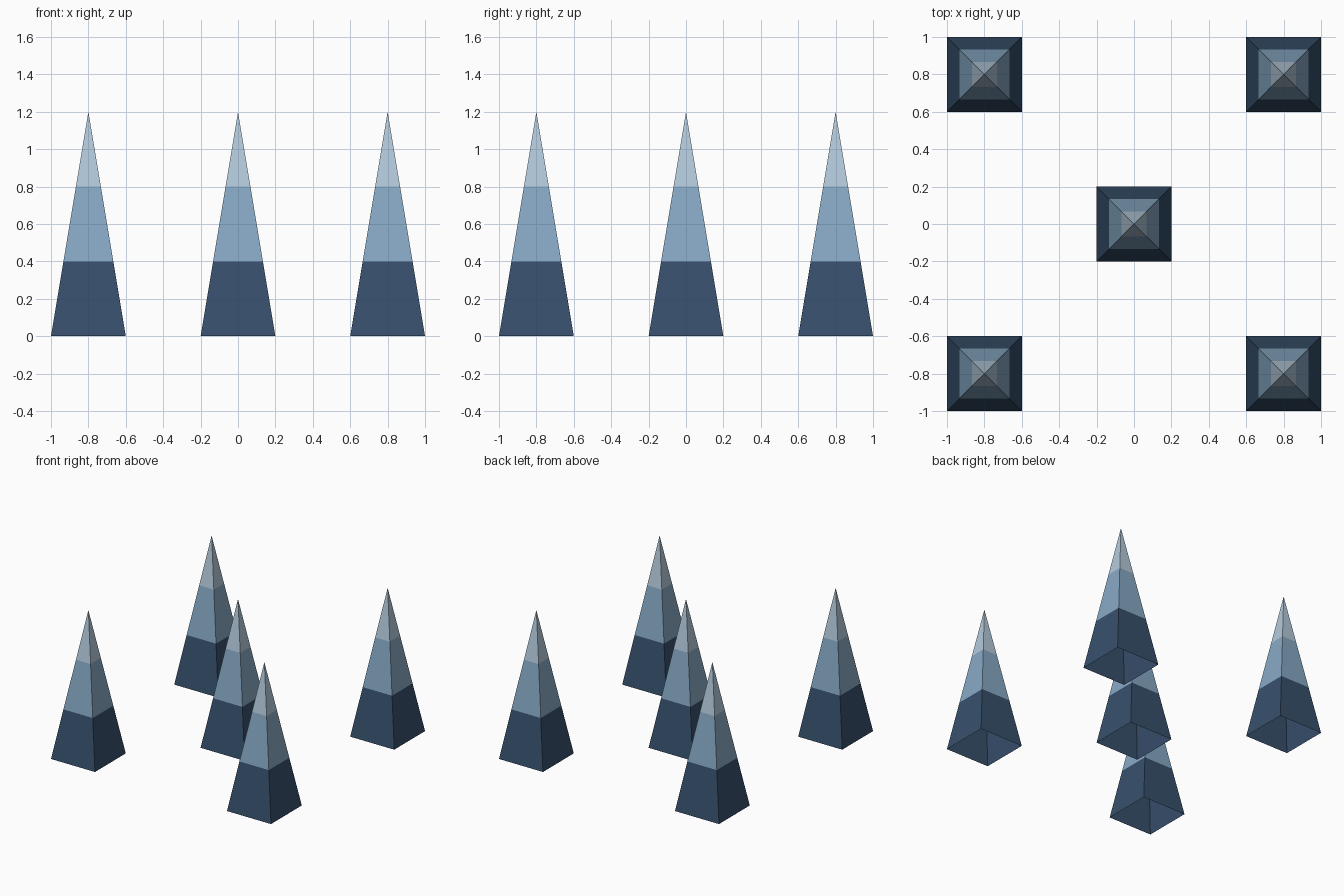
import bpy, bmesh, math
from mathutils import Matrix

if "Cube" in bpy.data.objects:
    bpy.data.objects.remove(bpy.data.objects["Cube"])

HALF, HEIGHT = 0.2, 1.2
BANDS = (0.4, 0.8)


def material(name, rgb):
    m = bpy.data.materials.new(name)
    m.diffuse_color = (*rgb, 1.0)
    m.use_nodes = True
    m.node_tree.nodes["Principled BSDF"].inputs["Base Color"].default_value = m.diffuse_color
    return m


materials = [
    material("dark navy", (0.038, 0.080, 0.150)),
    material("steel blue", (0.242, 0.397, 0.558)),
    material("pale blue", (0.456, 0.591, 0.708)),
]

# One spire: four-sided cone, open underneath, cut into three colour bands
bm = bmesh.new()
bmesh.ops.create_cone(
    bm, cap_ends=False, segments=4, radius1=HALF * math.sqrt(2), radius2=0.0,
    depth=HEIGHT,
    matrix=Matrix.Translation((0, 0, HEIGHT / 2)) @ Matrix.Rotation(math.pi / 4, 4, 'Z'))
bmesh.ops.remove_doubles(bm, verts=bm.verts[:], dist=1e-5)
for z in BANDS:
    bmesh.ops.bisect_plane(bm, geom=bm.verts[:] + bm.edges[:] + bm.faces[:],
                           plane_co=(0, 0, z), plane_no=(0, 0, 1))
for f in bm.faces:
    centre = f.calc_center_median()
    f.material_index = sum(centre.z > z for z in BANDS)
    f.smooth = False
    f.normal_update()
    if f.normal.x * centre.x + f.normal.y * centre.y < 0:
        f.normal_flip()
mesh = bpy.data.meshes.new("spire")
bm.to_mesh(mesh)
bm.free()
for m in materials:
    mesh.materials.append(m)

# Centre spire and four corner spires
spots = {"centre_spire": (0, 0)}
for sx, side in ((-1, "left"), (1, "right")):
    for sy, end in ((-1, "front"), (1, "back")):
        spots[f"{end}_{side}_spire"] = (0.8 * sx, 0.8 * sy)
for name, (x, y) in spots.items():
    ob = bpy.data.objects.new(name, mesh)
    ob.location = (x, y, 0)
    bpy.context.collection.objects.link(ob)
